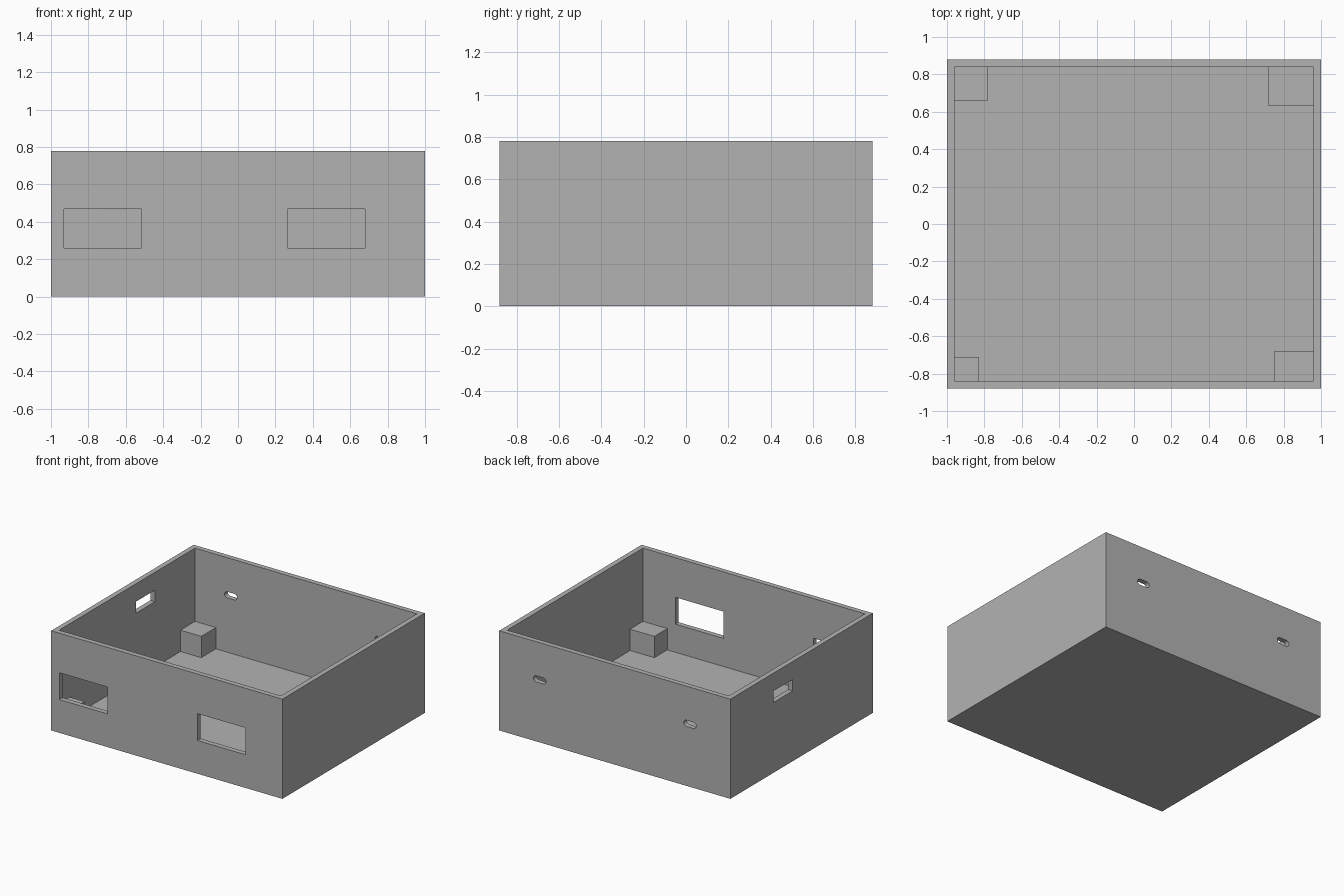
import bpy
import bmesh
from mathutils import Vector

if "Cube" in bpy.data.objects:
    bpy.data.objects.remove(bpy.data.objects["Cube"], do_unlink=True)

W, D, H, T = 1.0, 0.88, 0.78, 0.04   # half width, half depth, height, wall

grey = bpy.data.materials.new("plain_grey")
grey.use_nodes = True
grey.diffuse_color = (0.45, 0.45, 0.45, 1)
grey.node_tree.nodes["Principled BSDF"].inputs["Base Color"].default_value = (0.45, 0.45, 0.45, 1)


def box(name, lo, hi, round_ends=False):
    """Box between two corners, optionally a slot with rounded ends along x."""
    lo, hi = Vector(lo), Vector(hi)
    size, mid = hi - lo, (lo + hi) / 2
    bm = bmesh.new()
    bmesh.ops.create_cube(bm, size=1)
    for v in bm.verts:
        v.co = Vector(a * b for a, b in zip(v.co, size)) + mid
    if round_ends:
        edges = [e for e in bm.edges
                 if abs(e.verts[0].co.y - e.verts[1].co.y) > size.y / 2]
        bmesh.ops.bevel(bm, geom=edges, offset=size.z * 0.499, segments=6,
                        profile=0.5, affect='EDGES')
    mesh = bpy.data.meshes.new(name)
    bm.to_mesh(mesh)
    bm.free()
    obj = bpy.data.objects.new(name, mesh)
    mesh.materials.append(grey)
    bpy.context.collection.objects.link(obj)
    return obj


# Open tray with floor and four walls
shell = box("enclosure_shell", (-W, -D, 0), (W, D, H))
cutters = [box("cavity_cutter", (T - W, T - D, T), (W - T, D - T, H + 0.2))]

# Two large windows in the front wall
for x in (-0.93, 0.265):
    cutters.append(box("front_window_cutter", (x, -D - 0.1, 0.26),
                       (x + 0.415, -D + T + 0.05, 0.47)))

# One port in the right wall
cutters.append(box("side_port_cutter", (-W - 0.1, 0.11, 0.55),
                   (-W + T + 0.05, 0.345, 0.64)))

# Two rounded slots in the back wall
for x in (-0.65, 0.65):
    cutters.append(box("back_slot_cutter", (x - 0.054, D - T - 0.05, 0.465),
                       (x + 0.054, D + 0.1, 0.513), round_ends=True))

for cutter in cutters:
    cutter.hide_render = True
    mod = shell.modifiers.new(cutter.name, 'BOOLEAN')
    mod.operation = 'DIFFERENCE'
    mod.solver = 'EXACT'
    mod.object = cutter

# Bake the cuts and drop the cutters
bpy.context.view_layer.update()
depsgraph = bpy.context.evaluated_depsgraph_get()
baked = bpy.data.meshes.new_from_object(shell.evaluated_get(depsgraph))
shell.modifiers.clear()
shell.data = baked
for cutter in cutters:
    bpy.data.objects.remove(cutter, do_unlink=True)

# Square posts in the four inner corners, each with its own footprint
posts = {
    "back_right_post": (-1, 1, 0.18, 0.18),
    "back_left_post": (1, 1, 0.24, 0.21),
    "front_left_post": (1, -1, 0.21, 0.16),
    "front_right_post": (-1, -1, 0.13, 0.13),
}
for name, (sx, sy, w, d) in posts.items():
    x, y = sx * (W - T), sy * (D - T)
    xs, ys = sorted((x, x - sx * w)), sorted((y, y - sy * d))
    box(name, (xs[0], ys[0], T), (xs[1], ys[1], 0.207))
